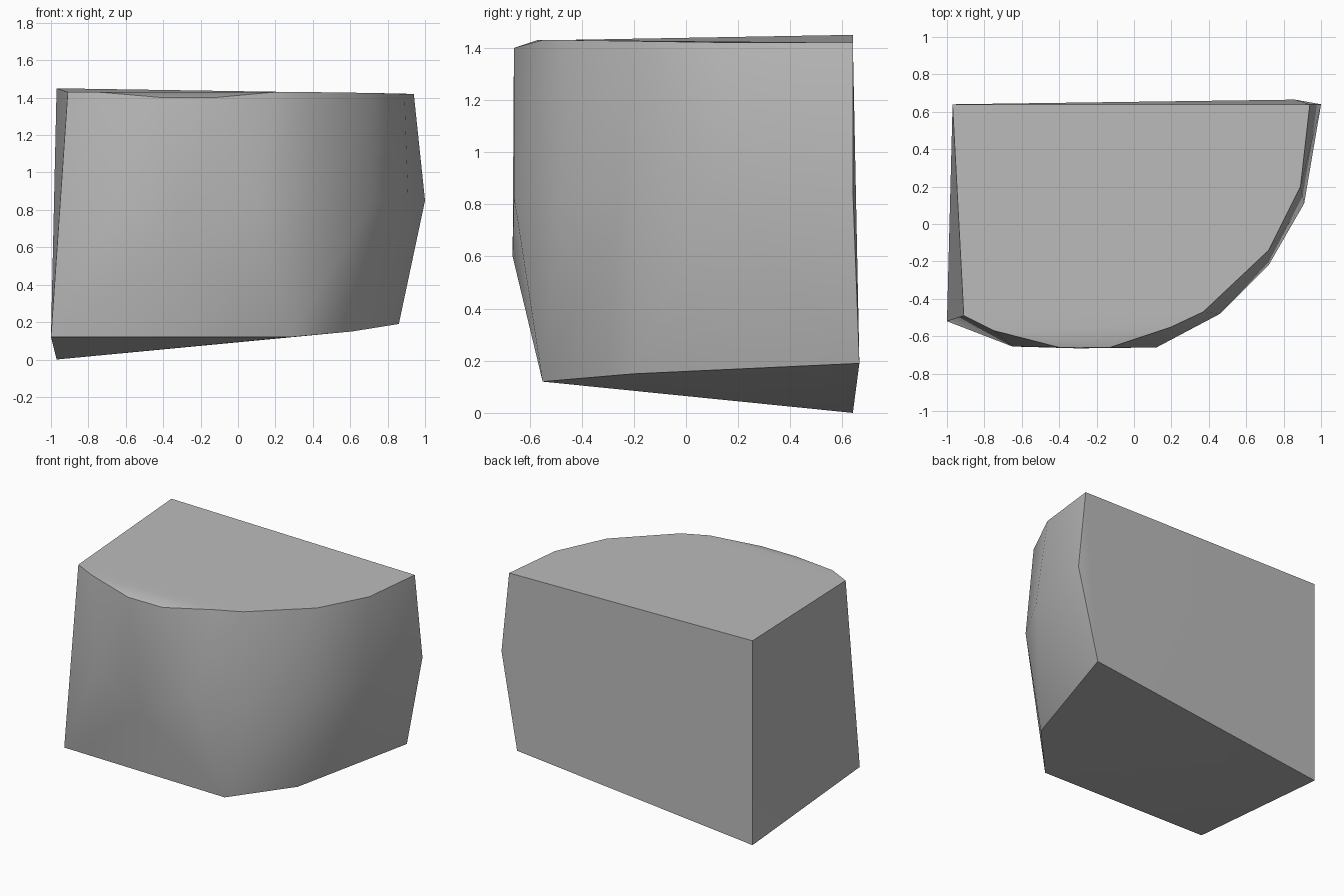
import bpy
import bmesh
import math

cube = bpy.data.objects.get("Cube")
if cube:
    bpy.data.objects.remove(cube, do_unlink=True)

stone = bpy.data.materials.new("stone grey")
stone.use_nodes = True
grey = (0.5, 0.5, 0.5, 1)
stone.diffuse_color = grey
stone.node_tree.nodes["Principled BSDF"].inputs["Base Color"].default_value = grey

# Top rim, running from the back along the curved front
top_rim = [(-.97, .64, 1.45), (-.91, -.49, 1.43), (-.75, -.57, 1.43),
           (-.4, -.66, 1.4), (-.13, -.66, 1.4), (.2, -.55, 1.43),
           (.37, -.47, 1.43), (.72, -.14, 1.425), (.89, .2, 1.42),
           (.94, .64, 1.42)]

# Widest outline, around the middle of the curved side
belly = [(-.65, -.655, .84), (-.3, -.665, .6), (.12, -.66, .83),
         (.46, -.48, .83), (.72, -.22, .84), (.91, .11, .84), (1, .64, .85)]

# Slanted underside
base = [(-.97, .64, 0), (-1, -.52, .12), (.28, -.55, .12),
        (.61, -.2, .15), (.86, .665, .19)]

# Wrap the three outlines in one solid block
bm = bmesh.new()
for point in top_rim + belly + base:
    bm.verts.new(point)
bmesh.ops.convex_hull(bm, input=bm.verts[:])
bmesh.ops.dissolve_limit(bm, angle_limit=math.radians(1.5),
                         verts=bm.verts[:], edges=bm.edges[:])
bmesh.ops.recalc_face_normals(bm, faces=bm.faces[:])
mesh = bpy.data.meshes.new("stone_block")
bm.to_mesh(mesh)
bm.free()
mesh.materials.append(stone)

block = bpy.data.objects.new("stone_block", mesh)
bpy.context.collection.objects.link(block)
bpy.context.view_layer.objects.active = block
block.select_set(True)
bpy.ops.object.shade_smooth_by_angle(angle=math.radians(35))
